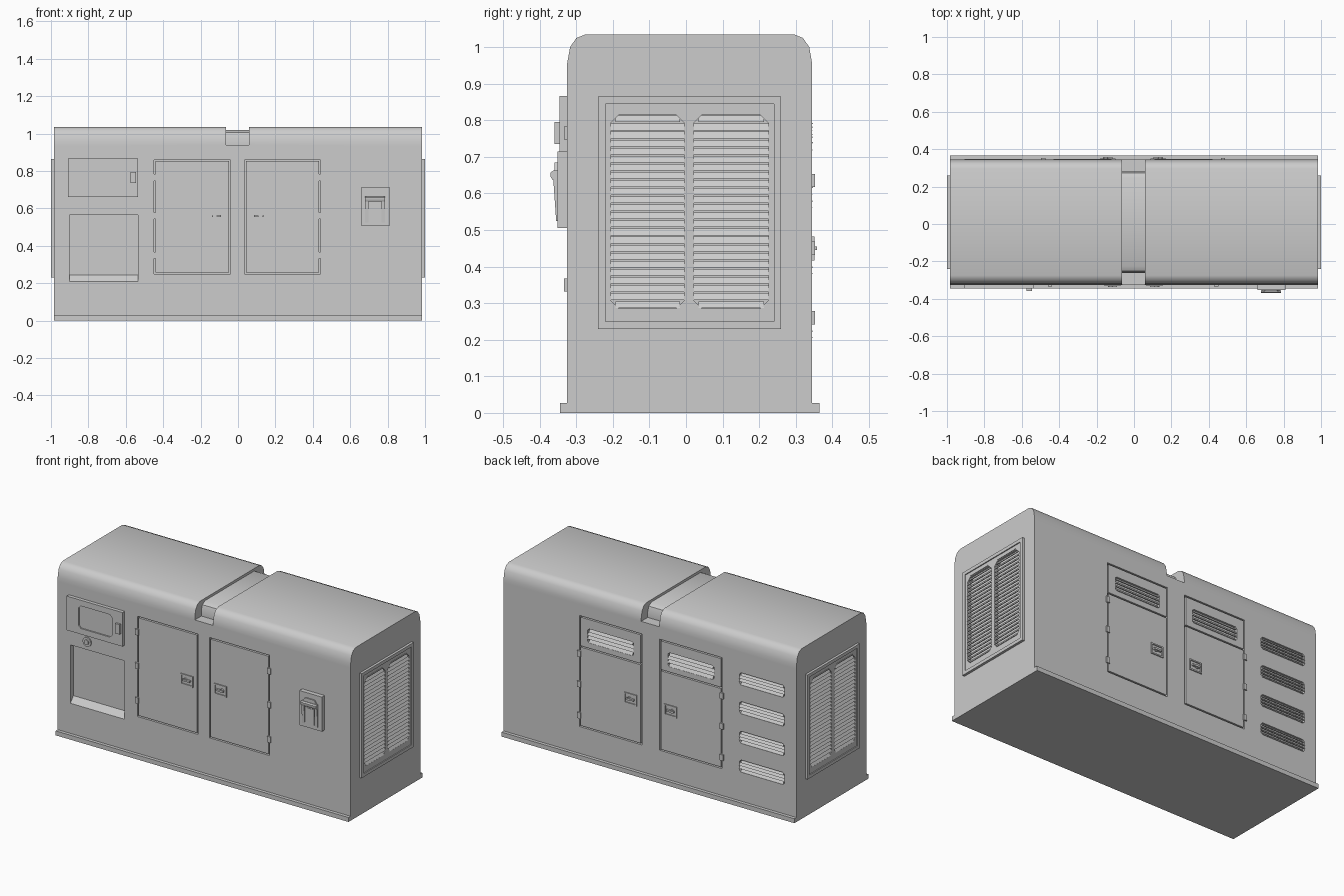
import bpy, bmesh, math

old = bpy.data.objects.get("Cube")
if old:
    bpy.data.objects.remove(old)

# One painted metal colour
GREY = (0.604, 0.604, 0.604, 1)
paint = bpy.data.materials.new("grey_paint")
paint.use_nodes = True
paint.diffuse_color = GREY
paint.node_tree.nodes["Principled BSDF"].inputs["Base Color"].default_value = GREY

# Wall frames: u runs along the wall, w is height, d is distance outward
WALLS = {
    "front": lambda u, w, d: (u, -0.325 - d, w),
    "back": lambda u, w, d: (u, 0.345 + d, w),
    "right": lambda u, w, d: (-0.985 - d, u, w),
    "left": lambda u, w, d: (0.985 + d, u, w),
}


def solid(bm, ring_a, ring_b):
    """Closed prism between two matching rings of points."""
    a = [bm.verts.new(p) for p in ring_a]
    b = [bm.verts.new(p) for p in ring_b]
    faces = [bm.faces.new(a), bm.faces.new(b[::-1])]
    n = len(a)
    for i in range(n):
        j = (i + 1) % n
        faces.append(bm.faces.new((a[j], a[i], b[i], b[j])))
    bmesh.ops.recalc_face_normals(bm, faces=faces)


def plate(bm, wall, outline, d0, d1):
    f = WALLS[wall]
    solid(bm, [f(u, w, d0) for u, w in outline], [f(u, w, d1) for u, w in outline])


def bar(bm, wall, section, u0, u1):
    f = WALLS[wall]
    solid(bm, [f(u0, w, d) for d, w in section], [f(u1, w, d) for d, w in section])


def rect(u0, u1, w0, w1, c=0.0):
    if not c:
        return [(u0, w0), (u1, w0), (u1, w1), (u0, w1)]
    return [(u0 + c, w0), (u1 - c, w0), (u1, w0 + c), (u1, w1 - c),
            (u1 - c, w1), (u0 + c, w1), (u0, w1 - c), (u0, w0 + c)]


def disc(u, w, r, n=20):
    return [(u + r * math.cos(i * math.tau / n), w + r * math.sin(i * math.tau / n))
            for i in range(n)]


def frame(bm, wall, outer, inner, d0, d1):
    for i in range(4):
        j = (i + 1) % 4
        plate(bm, wall, [outer[i], outer[j], inner[j], inner[i]], d0, d1)


def louvres(bm, wall, u0, u1, w0, w1, count, d, trim):
    """Tilted slats, the end ones shortened to fit the cut corners."""
    pitch = (w1 - w0) / count
    h = pitch * 0.41
    for i in range(count):
        w = w0 + pitch * (i + 0.5)
        t = trim if i in (0, count - 1) else 0
        bar(bm, wall, [(d, w - h), (d - 0.011, w + h), (d - 0.016, w + h), (d - 0.005, w - h)],
            u0 + t, u1 - t)


def finish(name, bm, cutter=None):
    mesh = bpy.data.meshes.new(name)
    bm.to_mesh(mesh)
    ob = bpy.data.objects.new(name, mesh)
    bpy.context.collection.objects.link(ob)
    if cutter:
        cut_mesh = bpy.data.meshes.new("cutter")
        cutter.to_mesh(cut_mesh)
        cut = bpy.data.objects.new("cutter", cut_mesh)
        cut.hide_render = True
        bpy.context.collection.objects.link(cut)
        mod = ob.modifiers.new("cut", "BOOLEAN")
        mod.operation, mod.solver, mod.object = "DIFFERENCE", "EXACT", cut
        deps = bpy.context.evaluated_depsgraph_get()
        result = bpy.data.meshes.new_from_object(ob.evaluated_get(deps))
        ob.modifiers.clear()
        ob.data = result
        bpy.data.objects.remove(cut)
    ob.data.materials.clear()
    ob.data.materials.append(paint)
    bpy.ops.object.select_all(action="DESELECT")
    ob.select_set(True)
    bpy.context.view_layer.objects.active = ob
    bpy.ops.object.shade_smooth_by_angle(angle=math.radians(35))
    return ob


# Shared layout
FRONT_DOORS = [(-0.45, -0.04, -1), (0.035, 0.44, 1)]
BACK_DOORS = [(-0.485, -0.065, -1), (0.055, 0.475, 1)]
VENT_ROWS = [0.24, 0.415, 0.595, 0.77]
COLUMNS = [(-0.205, -0.005), (0.022, 0.225)]
HATCH = rect(-0.9, -0.535, 0.21, 0.565)

# Body shell with rounded roof shoulders
half = [(0.335, 0.0), (0.335, 0.93), (0.335, 0.955), (0.327, 1.0), (0.31, 1.025), (0.285, 1.035)]
profile = [(y + 0.01, z) for y, z in half] + [(0.01 - y, z) for y, z in half[::-1]]
body = bmesh.new()
solid(body, [(-0.985, y, z) for y, z in profile], [(0.985, y, z) for y, z in profile])

# Roof channel, stepping down at both shoulders
step = [(0.42, 0.94), (0.272, 0.94), (0.272, 0.975), (0.262, 1.005), (0.235, 1.02)]
channel = [(y + 0.01, z) for y, z in step] + [(0.01 - y, z) for y, z in step[::-1]]
channel += [(-0.41, 1.1), (0.43, 1.1)]
cuts = bmesh.new()
solid(cuts, [(-0.063, y, z) for y, z in channel], [(0.06, y, z) for y, z in channel])

# Openings for doors, hatch, vents and end grilles
for u0, u1, s in FRONT_DOORS:
    plate(cuts, "front", rect(u0, u1, 0.25, 0.86), -0.02, 0.05)
for u0, u1, s in BACK_DOORS:
    plate(cuts, "back", rect(u0, u1, 0.19, 0.865), -0.02, 0.05)
plate(cuts, "front", HATCH, -0.03, 0.05)
for w in VENT_ROWS:
    plate(cuts, "back", rect(-0.905, -0.6, w - 0.037, w + 0.037, 0.012), -0.02, 0.05)
for wall in ("left", "right"):
    for u0, u1 in COLUMNS:
        plate(cuts, wall, rect(u0, u1, 0.285, 0.815, 0.022), -0.015, 0.05)
finish("body_shell", body, cuts)

# Base skid
bm = bmesh.new()
solid(bm, [(-0.985, y, z) for y, z in rect(-0.345, 0.365, 0, 0.027)],
      [(0.985, y, z) for y, z in rect(-0.345, 0.365, 0, 0.027)])
finish("base_skid", bm)

# End grilles
for wall in ("left", "right"):
    panel, holes = bmesh.new(), bmesh.new()
    plate(panel, wall, rect(-0.23, 0.25, 0.24, 0.855), -0.003, 0.009)
    for u0, u1 in COLUMNS:
        plate(holes, wall, rect(u0, u1, 0.285, 0.815, 0.022), -0.05, 0.05)
    finish(wall + "_grille_panel", panel, holes)
    bm = bmesh.new()
    frame(bm, wall, rect(-0.24, 0.26, 0.23, 0.865), rect(-0.22, 0.24, 0.25, 0.845), 0, 0.015)
    for u0, u1 in COLUMNS:
        louvres(bm, wall, u0, u1, 0.285, 0.815, 24, 0.011, 0.012)
        plate(bm, wall, rect(u0 + 0.028, u1 - 0.028, 0.819, 0.823), 0.005, 0.013)
    finish(wall + "_grille_slats", bm)


def hardware(bm, wall, u0, u1, s, latch_w, hinge_rows):
    """Hinges on the outer edge and a latch near the inner edge."""
    edge, lock = (u1, u0 + 0.075) if s > 0 else (u0, u1 - 0.075)
    for w in hinge_rows:
        plate(bm, wall, rect(edge - 0.011, edge + 0.011, w - 0.018, w + 0.018), -0.02, 0.008)
    frame(bm, wall, rect(lock - 0.042, lock + 0.042, latch_w - 0.033, latch_w + 0.033),
          rect(lock - 0.034, lock + 0.034, latch_w - 0.025, latch_w + 0.025), -0.005, 0.006)
    plate(bm, wall, rect(lock - 0.025, lock + 0.025, latch_w - 0.005, latch_w + 0.005), -0.005, 0.013)
    plate(bm, wall, disc(lock + s * 0.01, latch_w, 0.012, 12), -0.005, 0.008)


# Front doors
G = 0.008
for u0, u1, s in FRONT_DOORS:
    bm = bmesh.new()
    plate(bm, "front", rect(u0 + G, u1 - G, 0.25 + G, 0.86 - G), -0.02, 0)
    hardware(bm, "front", u0, u1, s, 0.56, (0.35, 0.56, 0.765))
    finish("front_door", bm)

# Back doors with a vented upper panel
for u0, u1, s in BACK_DOORS:
    bm = bmesh.new()
    plate(bm, "back", rect(u0 + G, u1 - G, 0.19 + G, 0.675), -0.02, 0)
    hardware(bm, "back", u0, u1, s, 0.45, (0.26, 0.45, 0.635))
    louvres(bm, "back", u0 + 0.055, u1 - 0.055, 0.715, 0.8, 4, 0.002, 0.008)
    finish("back_door", bm)
    panel, hole = bmesh.new(), bmesh.new()
    plate(panel, "back", rect(u0 + G, u1 - G, 0.683, 0.865 - G), -0.02, 0)
    plate(hole, "back", rect(u0 + 0.055, u1 - 0.055, 0.715, 0.8, 0.01), -0.05, 0.05)
    finish("back_door_vent_panel", panel, hole)

# Stacked side vents on the back wall
bm = bmesh.new()
for w in VENT_ROWS:
    louvres(bm, "back", -0.905, -0.6, w - 0.037, w + 0.037, 4, 0.002, 0.01)
finish("back_vent_slats", bm)

# Control panel with a sunken window and a catch
bm, hole = bmesh.new(), bmesh.new()
plate(bm, "front", rect(-0.91, -0.535, 0.66, 0.867), -0.003, 0.021)
plate(hole, "front", rect(-0.83, -0.605, 0.695, 0.832, 0.015), 0.013, 0.05)
finish("control_panel", bm, hole)
bm = bmesh.new()
plate(bm, "front", rect(-0.575, -0.545, 0.735, 0.795), 0.018, 0.034)
finish("control_panel_catch", bm)

# Round emergency button below the panel
bm = bmesh.new()
plate(bm, "front", disc(-0.785, 0.615, 0.028), -0.003, 0.007)
plate(bm, "front", disc(-0.785, 0.615, 0.015), 0, 0.014)
finish("round_button", bm)

# Sloped sill in the cable hatch
bm = bmesh.new()
bar(bm, "front", [(-0.03, 0.21), (0, 0.21), (-0.03, 0.245)], -0.9, -0.535)
finish("hatch_sill", bm)

# Breaker box with a U-shaped lever
bm = bmesh.new()
plate(bm, "front", rect(0.66, 0.81, 0.505, 0.715), -0.003, 0.027)
finish("breaker_box", bm)
bm = bmesh.new()
leg = [(0.02, 0.525), (0.03, 0.525), (0.038, 0.64), (0.02, 0.64)]
for u0 in (0.68, 0.767):
    bar(bm, "front", leg, u0, u0 + 0.018)
bar(bm, "front", [(0.02, 0.637), (0.04, 0.637), (0.045, 0.645), (0.045, 0.657), (0.038, 0.663), (0.02, 0.663)],
    0.68, 0.785)
plate(bm, "front", [(0.685, 0.66), (0.78, 0.66), (0.765, 0.685), (0.7, 0.685)], 0.02, 0.034)
plate(bm, "front", rect(0.705, 0.76, 0.53, 0.625), 0.02, 0.03)
finish("breaker_lever", bm)
